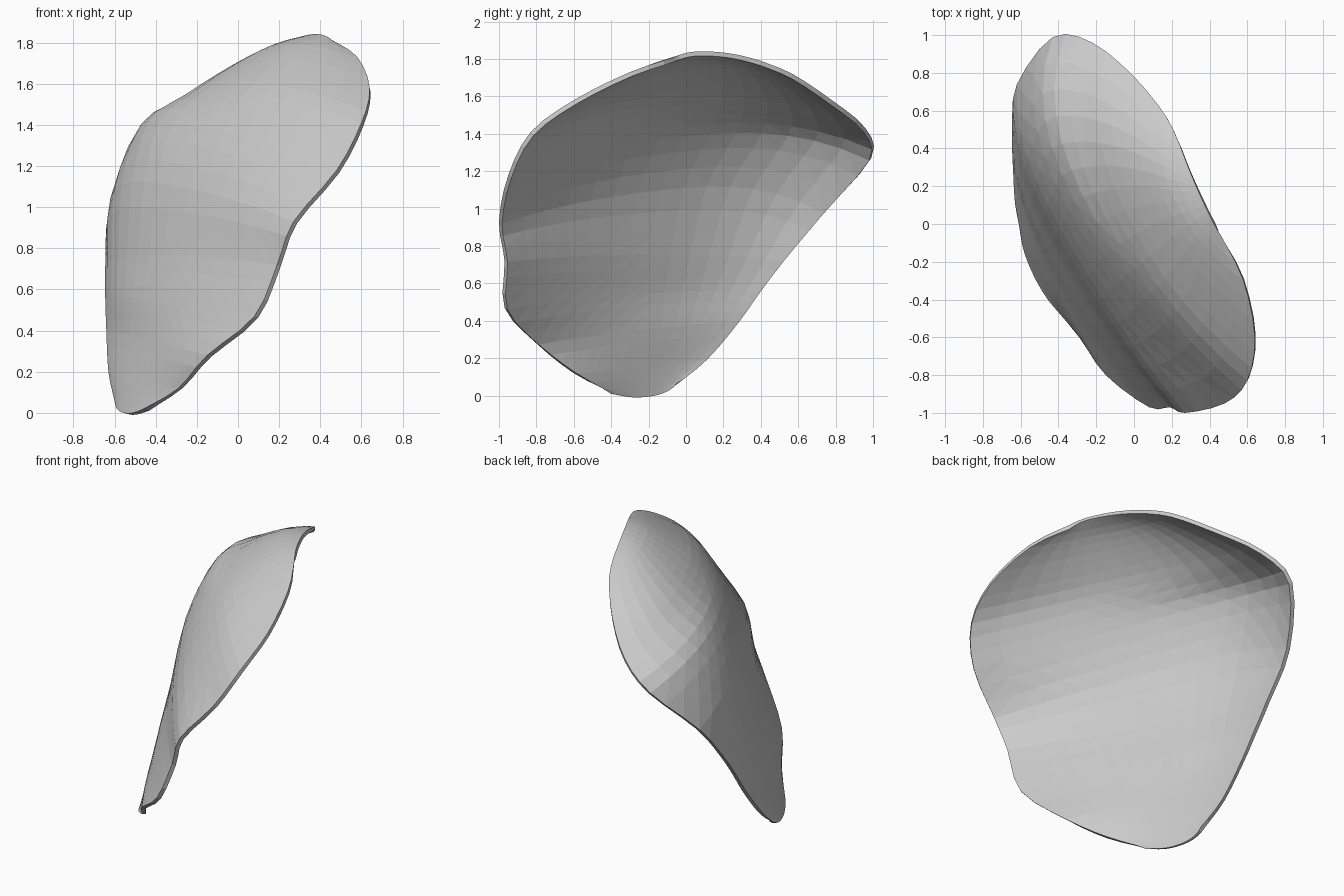
import bpy, bmesh
from mathutils import Vector as V

if "Cube" in bpy.data.objects:
    bpy.data.objects.remove(bpy.data.objects["Cube"])

# Cross ribs from bottom to top: front rim, crest, back rim, extra fullness at the back
O = (0, 0, 0)
ribs = [
    ((-.45, -.41, .025), (-.555, -.22, 0), (-.60, -.05, .06), O),
    ((-.29, -.60, .12), (-.50, -.25, .15), (-.63, .11, .20), O),
    ((-.15, -.80, .28), (-.46, -.22, .36), (-.64, .28, .40), O),
    ((.08, -.97, .47), (-.42, -.22, .55), (-.645, .39, .55), O),
    ((.19, -.97, .72), (-.36, -.20, .76), (-.645, .52, .72), (-.02, 0, 0)),
    ((.27, -1.0, .93), (-.28, -.15, 1.07), (-.62, .74, .98), (-.06, 0, .06)),
    ((.48, -.95, 1.18), (-.19, -.02, 1.37), (-.43, .99, 1.27), (-.08, 0, .05)),
    ((.60, -.83, 1.41), (-.08, .05, 1.57), (-.22, .96, 1.43), (-.03, 0, 0)),
    ((.64, -.60, 1.58), (.06, .10, 1.70), (0, .78, 1.58), O),
    ((.58, -.30, 1.73), (.22, .12, 1.795), (.17, .57, 1.72), O),
    ((.46, -.06, 1.81), (.36, .13, 1.84), (.25, .40, 1.79), O),
]
ribs = [[V(p) for p in r] for r in ribs]
STEPS, COLS = 3, 14


def spline(a, b, c, d, t):
    return .5 * (2 * b + (c - a) * t + (2 * a - 5 * b + 4 * c - d) * t * t
                 + (3 * b - a - 3 * c + d) * t ** 3)


# Smooth the ribs lengthwise
rows = []
n = len(ribs)
for i in range(n - 1):
    q = [ribs[max(0, min(n - 1, i + k))] for k in (-1, 0, 1, 2)]
    for s in range(STEPS):
        rows.append([spline(*(r[m] for r in q), s / STEPS) for m in range(4)])
rows.append(ribs[-1])

# Loft an arched skin across the ribs
bm = bmesh.new()
grid = []
for f, m, b, push in rows:
    bulge = m - (f + b) / 2
    line = []
    for j in range(COLS + 1):
        t = j / COLS
        p = f.lerp(b, t) + bulge * (1 - abs(2 * t - 1) ** 2.3)
        line.append(bm.verts.new(p + push * 9.5 * t ** 3 * (1 - t)))
    grid.append(line)
for i in range(len(grid) - 1):
    for j in range(COLS):
        bm.faces.new((grid[i][j], grid[i + 1][j], grid[i + 1][j + 1], grid[i][j + 1]))
bmesh.ops.triangulate(bm, faces=bm.faces[:])
me = bpy.data.meshes.new("curved_shell")
bm.to_mesh(me)
bm.free()
shell = bpy.data.objects.new("curved_shell", me)
bpy.context.collection.objects.link(shell)

# Thin wall, thickened towards the hollow side
wall = shell.modifiers.new("wall", "SOLIDIFY")
wall.thickness = .025
wall.offset = -1
